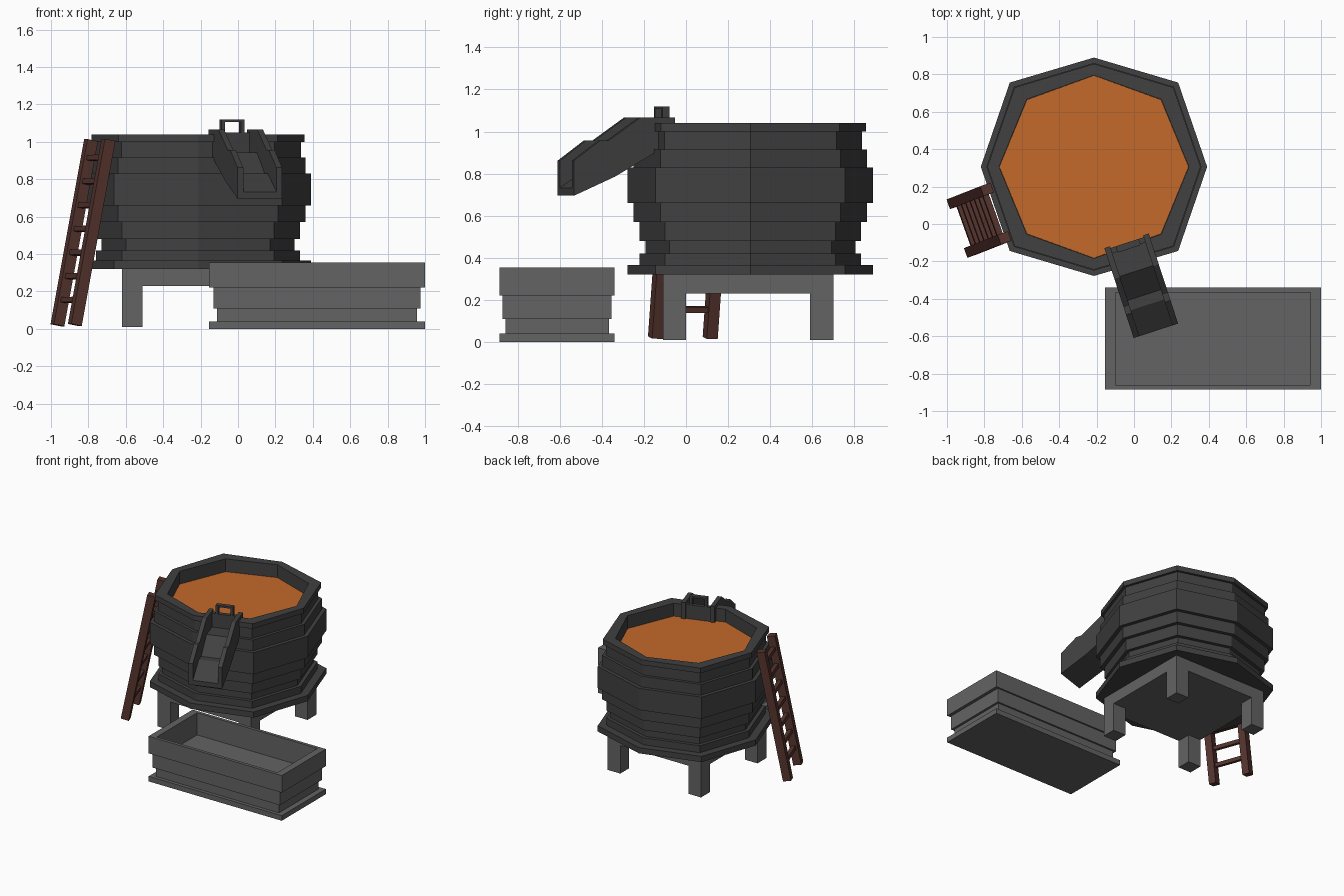
import bpy, bmesh, math
from mathutils import Vector, Matrix

if "Cube" in bpy.data.objects:
    bpy.data.objects.remove(bpy.data.objects["Cube"])


def material(name, rgb):
    m = bpy.data.materials.new(name)
    m.diffuse_color = (*rgb, 1)
    m.use_nodes = True
    m.node_tree.nodes["Principled BSDF"].inputs["Base Color"].default_value = m.diffuse_color
    return m


DARK = material("dark_iron", (0.052, 0.052, 0.052))
GREY = material("mid_grey", (0.125, 0.125, 0.125))
WOOD = material("dark_red_wood", (0.092, 0.034, 0.027))
ORANGE = material("orange_liquid", (0.55, 0.143, 0.023))


def finish(name, bm, mat, matrix=None):
    bmesh.ops.recalc_face_normals(bm, faces=bm.faces[:])
    me = bpy.data.meshes.new(name)
    bm.to_mesh(me)
    bm.free()
    me.materials.append(mat)
    ob = bpy.data.objects.new(name, me)
    if matrix is not None:
        ob.matrix_world = matrix
    bpy.context.collection.objects.link(ob)
    return ob


def loft(name, rings, mat):
    """Join point rings in order and cap both ends."""
    bm = bmesh.new()
    vs = [[bm.verts.new(p) for p in r] for r in rings]
    n = len(vs[0])
    for a, b in zip(vs, vs[1:]):
        for i in range(n):
            j = (i + 1) % n
            bm.faces.new((a[i], a[j], b[j], b[i]))
    bm.faces.new(vs[0])
    bm.faces.new(vs[-1])
    return finish(name, bm, mat)


def add_box(bm, x0, x1, y0, y1, z0, z1):
    m = Matrix.Translation(((x0 + x1) / 2, (y0 + y1) / 2, (z0 + z1) / 2)) \
        @ Matrix.Diagonal((x1 - x0, y1 - y0, z1 - z0, 1))
    bmesh.ops.create_cube(bm, size=1, matrix=m)


def boxes(name, specs, mat, matrix=None):
    bm = bmesh.new()
    for s in specs:
        add_box(bm, *s)
    return finish(name, bm, mat, matrix)


# Vat: stacked octagonal bands with a recessed top
CX, CY = -0.214, 0.306


def octagon(r, z, diag=0.744):
    pts = []
    for i in range(8):
        a = math.radians(45 * i)
        k = r if i % 2 == 0 else r * diag / math.sqrt(0.5)
        pts.append((CX + k * math.cos(a), CY + k * math.sin(a) * (0.965 if i % 2 == 0 else 1), z))
    return pts


bands = [(0.605, 0.32, 0.365), (0.545, 0.365, 0.42), (0.517, 0.42, 0.48), (0.545, 0.48, 0.57),
         (0.575, 0.57, 0.66), (0.605, 0.66, 0.83), (0.575, 0.83, 0.915),
         (0.55, 0.915, 1.0), (0.57, 1.0, 1.04)]
rings = []
for r, z0, z1 in bands:
    rings += [octagon(r, z0), octagon(r, z1)]
rings += [octagon(0.507, 1.04, 0.71), octagon(0.507, 0.93, 0.71)]
vat = loft("vat", rings, DARK)
loft("liquid", [octagon(0.506, 0.925, 0.709), octagon(0.506, 0.94, 0.709)], ORANGE)

# Stand: slab and four legs
legs = [(x, x + 0.11, y, y + 0.11, 0.01, 0.23) for x in (-0.62, 0.08) for y in (-0.11, 0.59)]
boxes("stand", legs + [(-0.62, 0.19, -0.11, 0.70, 0.23, 0.322)], GREY)


# Trough: stepped rectangular bands, hollow
def rect(d, z, dy=None):
    dy = d if dy is None else dy
    x0, x1, y0, y1 = -0.155 + d, 1.0 - d, -0.886 + dy, -0.34 - dy
    return [(x0, y0, z), (x1, y0, z), (x1, y1, z), (x0, y1, z)]


tr = []
for d, dy, z0, z1 in ((0, 0, 0, 0.04), (0.043, 0.027, 0.04, 0.11),
                      (0.025, 0.013, 0.11, 0.22), (0, 0, 0.22, 0.354)):
    tr += [rect(d, z0, dy), rect(d, z1, dy)]
tr += [rect(0.055, 0.354, 0.025), rect(0.055, 0.18, 0.025)]
loft("trough", tr, GREY)

# Chute: local x = across, local y = outwards from the vat
out = Vector((0.31, -0.95, 0)).normalized()
side = Vector((0, 0, 1)).cross(out)
chute_m = Matrix((side, out, (0, 0, 1))).transposed().to_4x4()
chute_m.translation = (-0.04, -0.09, 0)


def extrude_profile(name, spans, mat):
    """Each span: (x0, x1, [(u, z), ...]) becomes a solid side plate."""
    bm = bmesh.new()
    for x0, x1, prof in spans:
        f = bm.faces.new([bm.verts.new((x0, u, z)) for u, z in prof])
        g = bmesh.ops.extrude_face_region(bm, geom=[f])["geom"]
        bmesh.ops.translate(bm, vec=(x1 - x0, 0, 0),
                            verts=[e for e in g if isinstance(e, bmesh.types.BMVert)])
    return finish(name, bm, mat, chute_m)


under = [(0.506, 0.695), (0.30, 0.786), (0.10, 0.90), (0, 0.90)]
wall = [(0, 1.067), (0.174, 1.067), (0.333, 0.957), (0.376, 0.957), (0.506, 0.862)] + under
floor = [(0.02, 0.942), (0.17, 0.942), (0.305, 0.83), (0.36, 0.83), (0.506, 0.732),
         (0.506, 0.695), (0.30, 0.786), (0.10, 0.90), (0.02, 0.90)]
extrude_profile("chute_walls", [(-0.125, -0.093, wall), (0.093, 0.125, wall)], DARK)
extrude_profile("chute_floor", [(-0.093, 0.093, floor)], DARK)

# Opening through the vat wall behind the chute
cutter = boxes("chute_cutter", [(-0.1, 0.1, -0.05, 0.25, 0.941, 1.2)], DARK, chute_m)
cutter.hide_render = True
cutter.hide_set(True)
mod = vat.modifiers.new("opening", "BOOLEAN")
mod.operation = "DIFFERENCE"
mod.solver = "EXACT"
mod.object = cutter

# Sliding gate with handle
boxes("gate", [(-0.093, 0.093, 0.01, 0.04, 0.92, 1.05),
               (-0.065, -0.045, 0.01, 0.045, 1.05, 1.12),
               (0.045, 0.065, 0.01, 0.045, 1.05, 1.12),
               (-0.045, 0.045, 0.01, 0.045, 1.107, 1.12)], DARK, chute_m)

# Ladder: local z along the rails, local x across
low = Vector((-0.919, -0.015, 0.02))
high = Vector((-0.745, 0.06, 1.01))
up = (high - low).normalized()
across = Vector((0.093, -0.26, 0)).normalized()
lad_m = Matrix((across, up.cross(across), up)).transposed().to_4x4()
lad_m.translation = low
L = (high - low).length
boxes("ladder_rails", [(s * 0.138 - 0.0275, s * 0.138 + 0.0275, -0.03, 0.03, 0, L)
                       for s in (-1, 1)], WOOD, lad_m)
boxes("ladder_rungs", [(-0.13, 0.13, -0.016, 0.016, z - 0.014, z + 0.014)
                       for z in (0.137 + 0.129 * i for i in range(7))], WOOD, lad_m)
